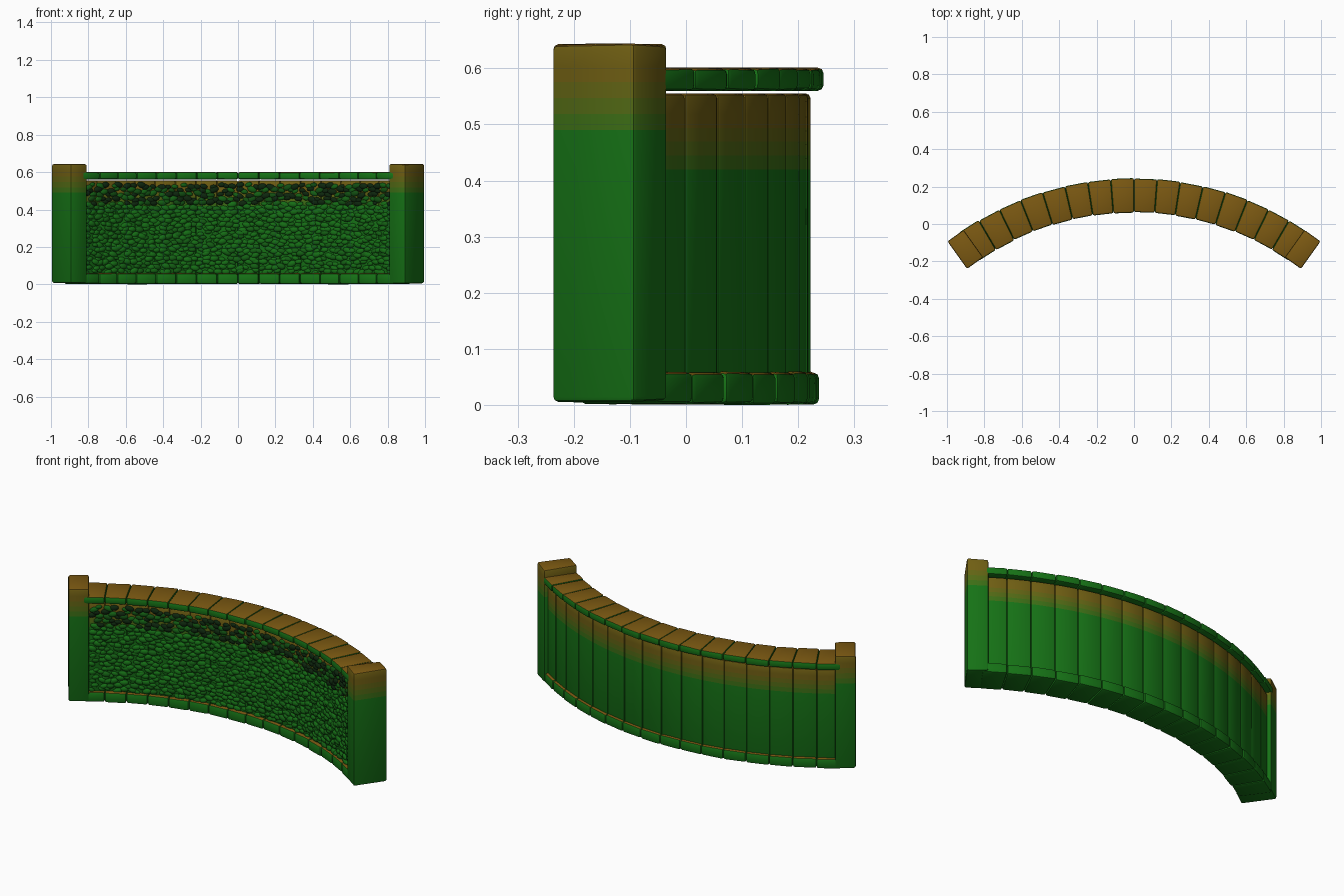
import bpy, bmesh, random
from math import sin, cos, radians
from mathutils import Vector, Matrix

if "Cube" in bpy.data.objects:
    bpy.data.objects.remove(bpy.data.objects["Cube"])

random.seed(4)
CY = -1.40                 # centre of the curve (y)
STEP = radians(4.33)       # angle of one wall segment
N = 16

# colour ramp from green to brown, plus dark tones for pebbles
GREEN, BROWN, DARK = (0.008, 0.17, 0.008), (0.2, 0.1, 0.006), (0.004, 0.012, 0.004)


def mix(a, b, t):
    return tuple(p + (q - p) * t for p, q in zip(a, b))


def material(name, rgb):
    m = bpy.data.materials.new(name)
    m.diffuse_color = (*rgb, 1)
    m.use_nodes = True
    m.node_tree.nodes["Principled BSDF"].inputs["Base Color"].default_value = m.diffuse_color
    return m


RAMP = [material(f"stone_{i}", mix(GREEN, BROWN, i / 5)) for i in range(6)]
PEBBLE = [material(f"pebble_{i}", mix(GREEN, DARK, t)) for i, t in enumerate((0.1, 0.35, 0.6, 0.95))]


def polar(r, a, z):
    return Vector((r * sin(a), CY + r * cos(a), z))


def block(bm, corners, z0, z1, bevel, fade=None, tilt=0.0):
    """Bevelled block on a four-corner plan; fade = height where brown starts."""
    b = bmesh.new()
    low = [b.verts.new((p.x, p.y, z0 + random.uniform(0, tilt))) for p in corners]
    top = [b.verts.new((p.x, p.y, z1 - random.uniform(0, tilt))) for p in corners]
    b.faces.new(low[::-1])
    b.faces.new(top)
    for i in range(4):
        j = (i + 1) % 4
        b.faces.new((low[i], low[j], top[j], top[i]))
    bmesh.ops.recalc_face_normals(b, faces=b.faces)
    bmesh.ops.bevel(b, geom=b.edges[:], offset=bevel, segments=2, profile=0.5, affect='EDGES')
    if fade:
        for i in range(5):
            z = fade + (z1 - bevel - 0.004 - fade) * i / 5
            bmesh.ops.bisect_plane(b, geom=b.verts[:] + b.edges[:] + b.faces[:],
                                   plane_co=(0, 0, z), plane_no=(0, 0, 1))
    b.normal_update()
    for f in b.faces:
        z = f.calc_center_median().z
        if f.normal.z > 0.6:
            f.material_index = 5
        elif fade and z > fade:
            f.material_index = min(4, 1 + int(5 * (z - fade) / (z1 - fade)))
    me = bpy.data.meshes.new("tmp")
    b.to_mesh(me)
    b.free()
    bm.from_mesh(me)
    bpy.data.meshes.remove(me)


def finish(bm, name, mats):
    me = bpy.data.meshes.new(name)
    bm.to_mesh(me)
    bm.free()
    for m in mats:
        me.materials.append(m)
    ob = bpy.data.objects.new(name, me)
    bpy.context.collection.objects.link(ob)
    bpy.context.view_layer.objects.active = ob
    ob.select_set(True)
    bpy.ops.object.shade_smooth_by_angle(angle=radians(40))
    ob.select_set(False)
    return ob


def ring(name, r0, r1, z0, z1, bevel, fade=None, tilt=0.0, wobble=0.0):
    """A row of wedge blocks along the curve."""
    bm = bmesh.new()
    for i in range(N):
        a0, a1 = (i - N / 2) * STEP, (i + 1 - N / 2) * STEP
        ri = r0 + random.uniform(0, wobble)
        ro = r1 - random.uniform(0, wobble)
        plan = [polar(ri, a0, 0), polar(ri, a1, 0), polar(ro, a1, 0), polar(ro, a0, 0)]
        block(bm, plan, z0, z1, bevel, fade, tilt)
    return finish(bm, name, RAMP)


# wall panels, base course and capping stones
ring("wall_panels", 1.488, 1.622, 0.02, 0.555, 0.008, fade=0.42)
ring("base_course", 1.464, 1.640, 0.0, 0.06, 0.011, tilt=0.003, wobble=0.004)
ring("capping_stones", 1.460, 1.646, 0.559, 0.602, 0.010, tilt=0.003, wobble=0.004)

# end pillars, square to the curve
for side, name in ((-1, "left_pillar"), (1, "right_pillar")):
    bm = bmesh.new()
    a = radians(35.5) * side
    c = polar(1.553, a, 0)
    out, along = Vector((sin(a), cos(a), 0)), Vector((cos(a), -sin(a), 0))
    plan = [c + out * 0.09 * u + along * 0.053 * v for u, v in ((-1, -1), (-1, 1), (1, 1), (1, -1))]
    block(bm, plan, 0.004, 0.645, 0.009, fade=0.49, tilt=0.005)
    finish(bm, name, RAMP)

# flattened pebbles set into the inner face
bm = bmesh.new()
ROWS, COLS = 21, 44
for r in range(ROWS):
    for k in range(COLS):
        a = (k + 0.5 + 0.5 * (r % 2) - COLS / 2 + random.uniform(-0.3, 0.3)) * radians(67) / COLS
        if abs(a) > radians(33.3):
            continue
        z = 0.07 + 0.455 * r / (ROWS - 1) + random.uniform(-0.008, 0.008)
        s = random.uniform(0.75, 1.15)
        mat = (Matrix.Translation(polar(1.488, a, z))
               @ Matrix.Rotation(-a, 4, 'Z')
               @ Matrix.Rotation(random.uniform(-0.4, 0.4), 4, 'Y')
               @ Matrix.Rotation(random.uniform(-0.2, 0.2), 4, 'X')
               @ Matrix.Diagonal((0.024 * s, 0.011 * s, 0.015 * s, 1)))
        new = bmesh.ops.create_icosphere(bm, subdivisions=2, radius=1, matrix=mat)
        if z > 0.43:
            tone = random.choice((1, 2, 3, 3))
        else:
            tone = random.choice((0, 0, 0, 1))
        for f in {f for v in new["verts"] for f in v.link_faces}:
            f.material_index = tone
finish(bm, "pebble_facing", PEBBLE)
